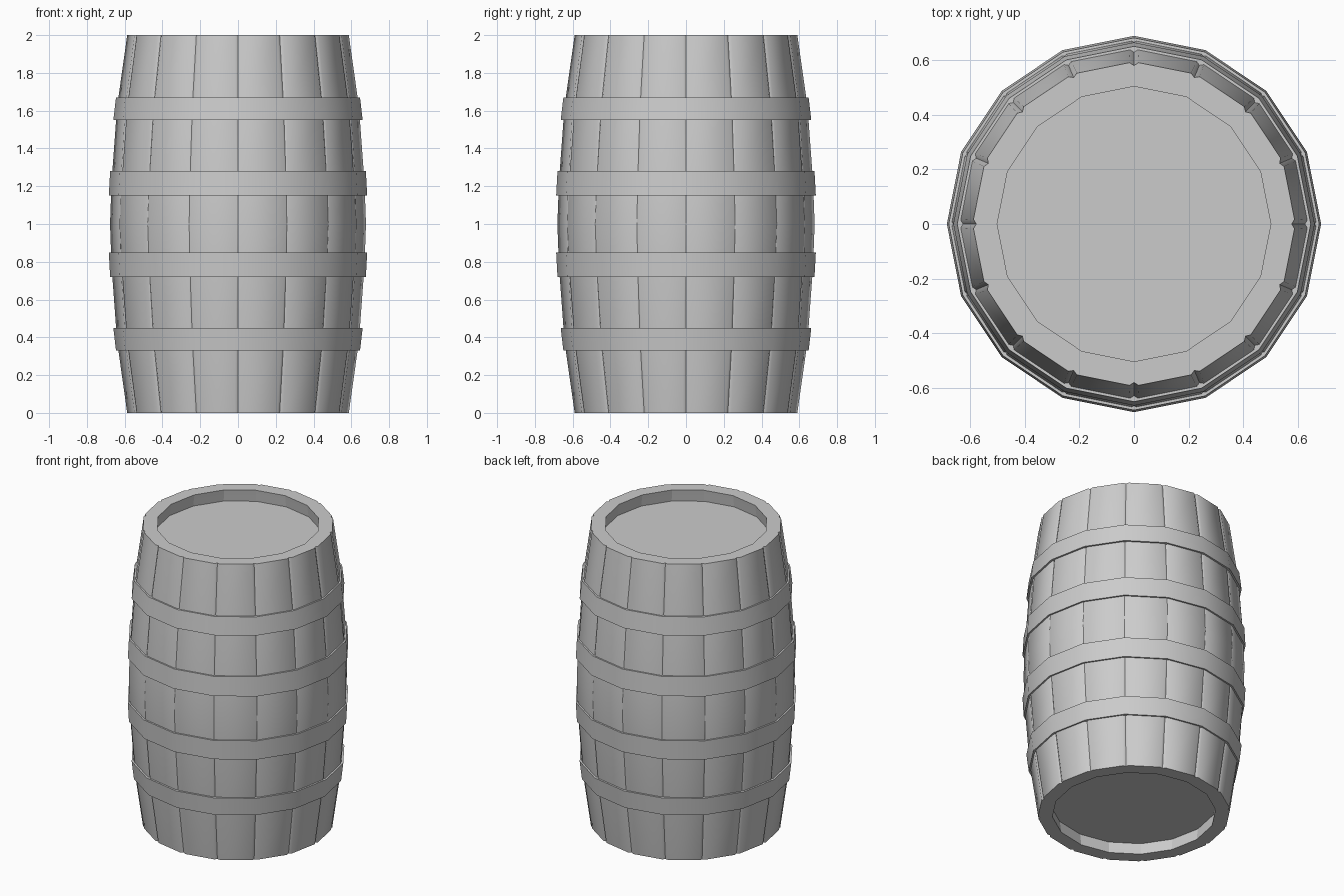
import bpy, bmesh, math

if "Cube" in bpy.data.objects:
    bpy.data.objects.remove(bpy.data.objects["Cube"])

SIDES = 16
STEP = 2 * math.pi / SIDES
Y_SCALE = 1.005
THICK = 0.09

# lower half of the stave profile: z, corner radius, edge chamfer
HALF = [(0.0, 0.59, 0.017), (0.38, 0.643, 0.014), (0.78, 0.671, 0.007), (1.0, 0.678, 0.002)]
PROFILE = HALF + [(2 - z, r, c) for z, r, c in reversed(HALF[:-1])]


def polar(r, a, z):
    return (r * math.cos(a), r * math.sin(a) * Y_SCALE, z)


def finish(name, bm):
    bmesh.ops.recalc_face_normals(bm, faces=bm.faces)
    mesh = bpy.data.meshes.new(name)
    bm.to_mesh(mesh)
    bm.free()
    ob = bpy.data.objects.new(name, mesh)
    bpy.context.collection.objects.link(ob)
    bpy.ops.object.select_all(action='DESELECT')
    ob.select_set(True)
    bpy.context.view_layer.objects.active = ob
    bpy.ops.object.shade_smooth_by_angle(angle=math.radians(50))
    return ob


def stave(index):
    """One bowed plank with chamfered outer edges, closed at both ends."""
    bm = bmesh.new()
    a0, a1 = index * STEP, (index + 1) * STEP
    rings = []
    for z, r, c in PROFILE:
        p0, p1 = polar(r, a0, z), polar(r, a1, z)
        t = c / (2 * r * math.sin(STEP / 2))

        def mix(f):
            return tuple(p + (q - p) * f for p, q in zip(p0, p1))

        pts = [polar(r - THICK, a0, z), polar(r - c * 0.8, a0, z), mix(t),
               mix(1 - t), polar(r - c * 0.8, a1, z), polar(r - THICK, a1, z)]
        rings.append([bm.verts.new(p) for p in pts])
    for lo, hi in zip(rings, rings[1:]):
        for i in range(6):
            j = (i + 1) % 6
            bm.faces.new((lo[i], lo[j], hi[j], hi[i]))
    bm.faces.new(rings[0])
    bm.faces.new(rings[-1])
    return finish(f"stave_{index + 1:02d}", bm)


def hoop(name, z0, r0, z1, r1):
    """Metal band with a rectangular section that follows the bulge."""
    bm = bmesh.new()
    section = [(r0, z0), (r1, z1), (r1 - 0.035, z1), (r0 - 0.035, z0)]
    cols = [[bm.verts.new(polar(r, i * STEP, z)) for r, z in section] for i in range(SIDES)]
    for i in range(SIDES):
        a, b = cols[i], cols[(i + 1) % SIDES]
        for k in range(4):
            m = (k + 1) % 4
            bm.faces.new((a[k], b[k], b[m], a[m]))
    return finish(name, bm)


def head(name, z0, z1):
    """Flat recessed end disc."""
    bm = bmesh.new()
    lo, hi = [[bm.verts.new(polar(0.54, i * STEP, z)) for i in range(SIDES)] for z in (z0, z1)]
    bm.faces.new(lo)
    bm.faces.new(hi)
    for i in range(SIDES):
        j = (i + 1) % SIDES
        bm.faces.new((lo[i], lo[j], hi[j], hi[i]))
    return finish(name, bm)


# staves
for n in range(SIDES):
    stave(n)

# hoops, mirrored about mid height
for label, z0, r0, z1, r1 in [("end_hoop", 0.33, 0.646, 0.45, 0.660),
                              ("middle_hoop", 0.72, 0.677, 0.85, 0.684)]:
    hoop("lower_" + label, z0, r0, z1, r1)
    hoop("upper_" + label, 2 - z0, r0, 2 - z1, r1)

# recessed heads
head("bottom_head", 0.08, 0.12)
head("top_head", 1.88, 1.92)
